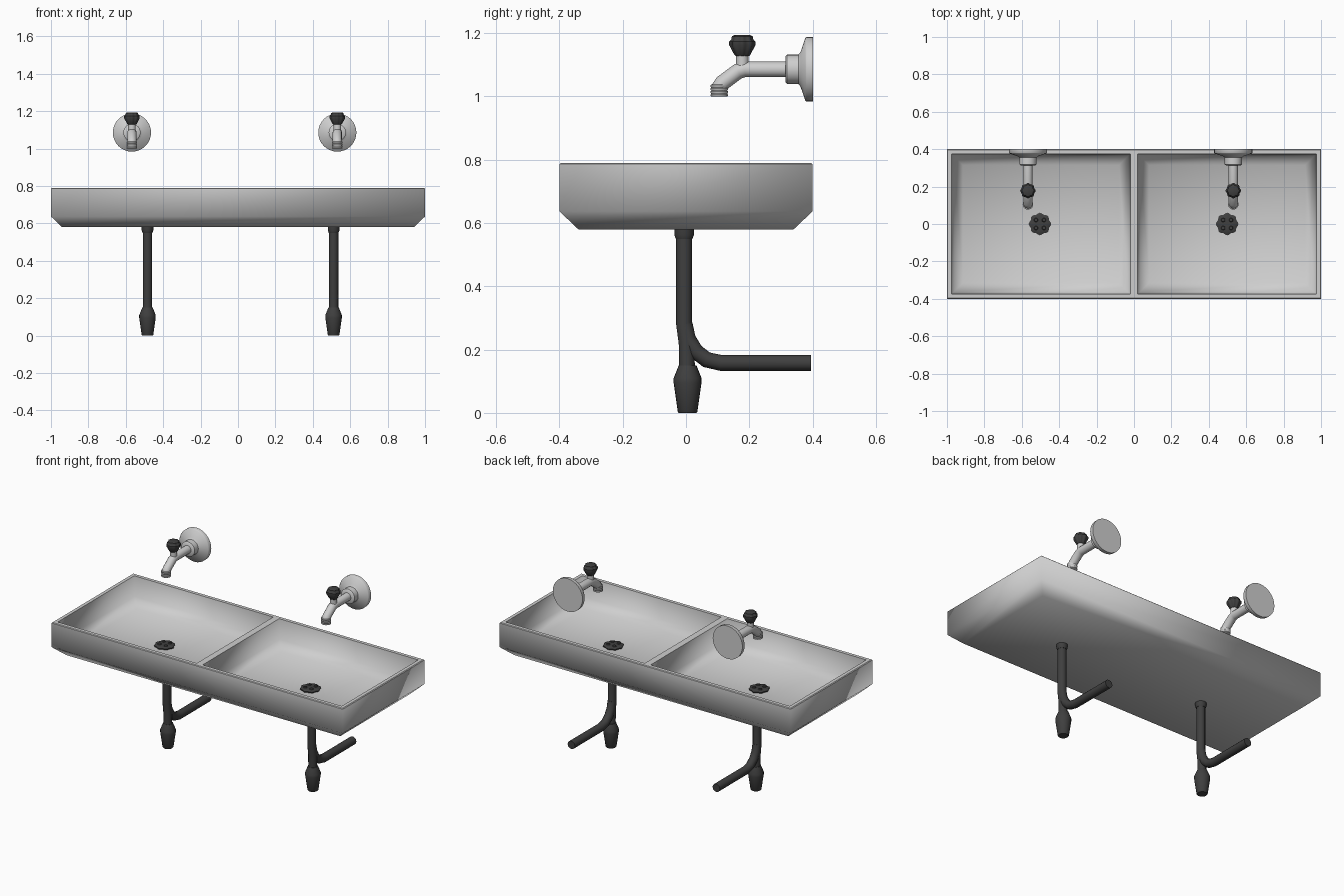
import bpy, bmesh
from math import cos, sin, pi, radians
from mathutils import Matrix

if "Cube" in bpy.data.objects:
    bpy.data.objects.remove(bpy.data.objects["Cube"])


def material(name, value):
    m = bpy.data.materials.new(name)
    m.use_nodes = True
    colour = (value, value, value, 1)
    m.diffuse_color = colour
    bsdf = m.node_tree.nodes["Principled BSDF"]
    bsdf.inputs["Base Color"].default_value = colour
    bsdf.inputs["Roughness"].default_value = 0.5
    return m


LIGHT = material("light grey", 0.62)
DARK = material("dark grey", 0.05)


def finish(bm, name, mat, angle=40):
    bmesh.ops.recalc_face_normals(bm, faces=bm.faces)
    me = bpy.data.meshes.new(name)
    bm.to_mesh(me)
    bm.free()
    me.materials.append(mat)
    ob = bpy.data.objects.new(name, me)
    bpy.context.collection.objects.link(ob)
    if angle:
        smooth(ob, angle)
    return ob


def smooth(ob, angle):
    bpy.ops.object.select_all(action='DESELECT')
    ob.select_set(True)
    bpy.context.view_layer.objects.active = ob
    bpy.ops.object.shade_smooth_by_angle(angle=radians(angle))


def bridge(bm, a, b):
    n = len(a)
    for i in range(n):
        bm.faces.new((a[i], a[(i + 1) % n], b[(i + 1) % n], b[i]))


def lathe(name, profile, place, mat, sides=24, lobes=0, depth=0.0, along_y=False):
    """Turned solid from (radius, height) pairs, optionally fluted."""
    bm = bmesh.new()
    rings = []
    for r, h in profile:
        ring = []
        for i in range(sides):
            t = 2 * pi * i / sides
            k = r * (1 + depth * cos(lobes * t))
            ring.append(bm.verts.new((k * cos(t), k * sin(t), h)))
        rings.append(ring)
    for a, b in zip(rings, rings[1:]):
        bridge(bm, a, b)
    bm.faces.new(rings[0])
    bm.faces.new(rings[-1])
    turn = Matrix.Rotation(-pi / 2, 4, 'X') if along_y else Matrix()
    bm.transform(Matrix.Translation(place) @ turn)
    return finish(bm, name, mat)


def tube(name, points, radius, mat):
    """Round pipe through points in the YZ plane at a given x."""
    cu = bpy.data.curves.new(name, 'CURVE')
    cu.dimensions = '3D'
    cu.bevel_depth = radius
    cu.bevel_resolution = 4
    cu.use_fill_caps = True
    sp = cu.splines.new('POLY')
    sp.points.add(len(points) - 1)
    for p, co in zip(sp.points, points):
        p.co = (*co, 1)
    ob = bpy.data.objects.new(name, cu)
    bpy.context.collection.objects.link(ob)
    bpy.ops.object.select_all(action='DESELECT')
    ob.select_set(True)
    bpy.context.view_layer.objects.active = ob
    bpy.ops.object.convert(target='MESH')
    ob = bpy.context.object
    ob.data.materials.clear()
    ob.data.materials.append(mat)
    smooth(ob, 50)


# Basin: chamfered trough with two bowls and a divider
def basin():
    bm = bmesh.new()

    def rect(x0, x1, y, z):
        return [bm.verts.new(c) for c in
                ((x0, -y, z), (x1, -y, z), (x1, y, z), (x0, y, z))]

    outer = [rect(-x, x, y, z) for x, y, z in
             ((.94, .34, .58), (1, .4, .637), (1, .4, .786), (.996, .396, .79))]
    bm.faces.new(outer[0])
    for a, b in zip(outer, outer[1:]):
        bridge(bm, a, b)
    rims = []
    for x0, x1 in ((-.975, -.02), (.02, .975)):
        loops = [rect(x0 + d, x1 - d, .375 - d, z) for d, z in
                 ((0, .79), (.012, .67), (.06, .625))]
        for a, b in zip(loops, loops[1:]):
            bridge(bm, a, b)
        bm.faces.new(loops[-1])
        rims.append(loops[0])
    o, (l, r) = outer[-1], rims
    bm.faces.new((o[0], o[1], r[1], r[0], l[1], l[0]))
    bm.faces.new((o[2], o[3], l[3], l[2], r[3], r[2]))
    bm.faces.new((o[3], o[0], l[0], l[3]))
    bm.faces.new((o[1], o[2], r[2], r[1]))
    bm.faces.new((l[1], r[0], r[3], l[2]))
    # soft body with a crisp rim
    for f in bm.faces:
        f.smooth = True
    for e in bm.edges:
        e.smooth = not all(v.co.z > .78 for v in e.verts)
    finish(bm, "basin", LIGHT, angle=0)


basin()

for side, drain_x, pipe_x, tap_x in (("right", -.503, -.484, -.567),
                                     ("left", .498, .511, .531)):
    # Drain strainer with scalloped edge and raised studs
    lathe(side + "_drain", [(.054, .62), (.057, .632), (.046, .638), (.02, .638)],
          (drain_x, 0, 0), DARK, 48, 8, .06)
    for i in range(4):
        t = pi / 4 + i * pi / 2
        lathe(side + "_drain_stud", [(.012, .636), (.009, .643)],
              (drain_x + .03 * cos(t), .03 * sin(t), 0), DARK, 10)

    # Waste pipe, branch to the wall and bottle trap
    lathe(side + "_pipe_collar", [(.026, .55), (.031, .562), (.031, .6)],
          (pipe_x, -.006, 0), DARK, 20)
    tube(side + "_waste_pipe", [(pipe_x, y, z) for y, z in
         ((-.006, .6), (-.006, .28), (.002, .22), (.003, .13))], .025, DARK)
    tube(side + "_branch_pipe", [(pipe_x, y, z) for y, z in
         ((-.004, .28), (.006, .235), (.03, .195), (.065, .168),
          (.11, .158), (.395, .158))], .025, DARK)
    lathe(side + "_trap", [(.028, 0), (.031, .004), (.044, .095), (.044, .11),
                           (.028, .15)], (pipe_x, .005, 0), DARK, 20)

    # Wall flange and collar of the tap
    lathe(side + "_tap_flange", [(.04, .314), (.046, .319), (.046, .355), (.055, .362),
                                 (.099, .377), (.102, .381), (.102, .402)],
          (tap_x, 0, 1.086), LIGHT, 32, along_y=True)
    # Spout
    tube(side + "_spout", [(tap_x, y, z) for y, z in
         ((.33, 1.086), (.185, 1.086), (.165, 1.08), (.115, 1.043), (.106, 1.03),
          (.105, 1.01))], .025, LIGHT)
    # Threaded nozzle
    thread = [(.024, 1.0)]
    for i in range(4):
        z = 1.0 + i * .01
        thread += [(.028, z + .002), (.028, z + .006), (.025, z + .008)]
    lathe(side + "_nozzle", thread, (tap_x, .105, 0), LIGHT, 20)
    # Valve neck and fluted handle
    lathe(side + "_valve_neck", [(.02, 1.08), (.02, 1.14)], (tap_x, .178, 0), LIGHT, 16)
    lathe(side + "_handle", [(.02, 1.128), (.024, 1.132), (.039, 1.162), (.039, 1.174),
                             (.033, 1.18), (.031, 1.19), (.024, 1.194)],
          (tap_x, .178, 0), DARK, 48, 8, .06)
